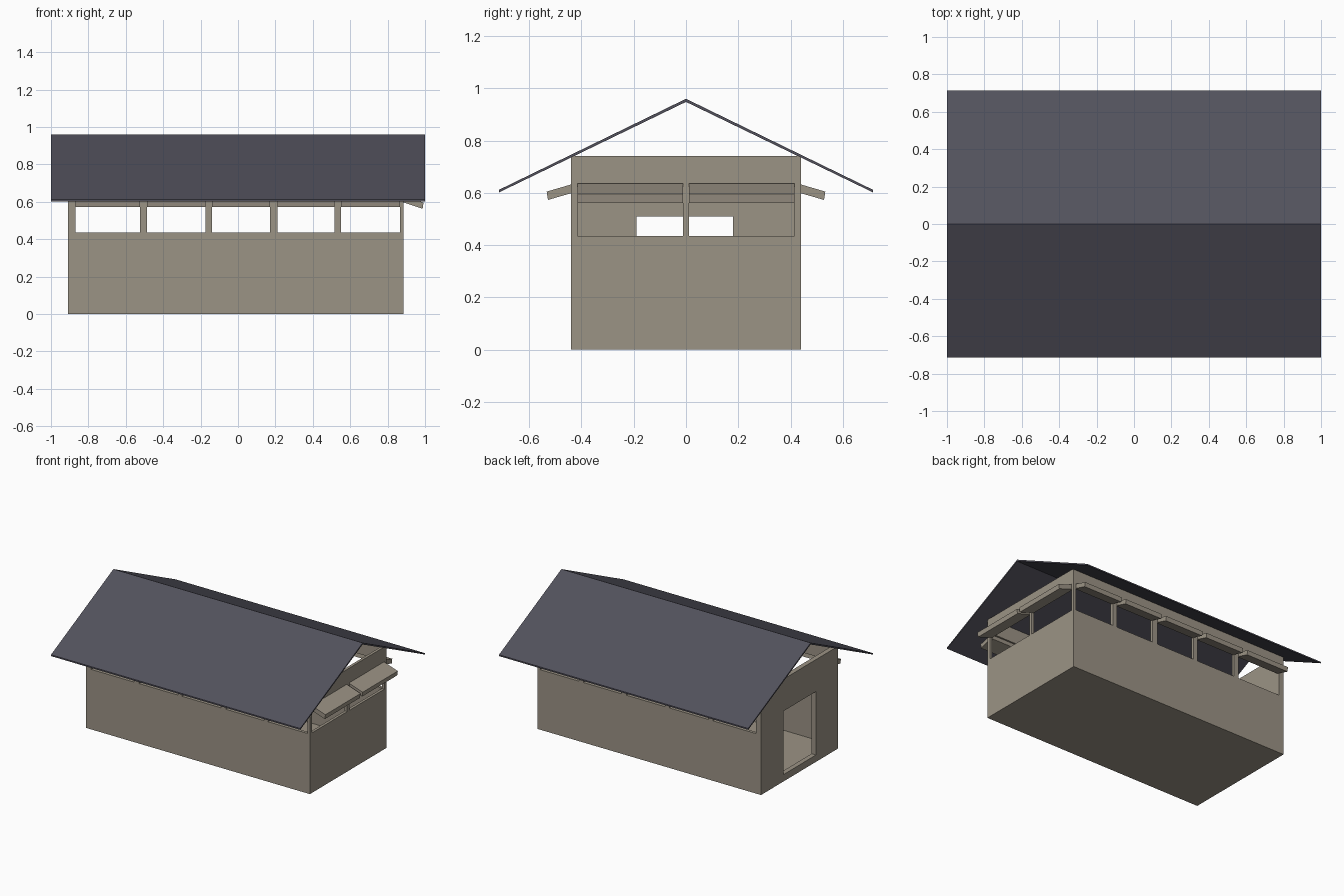
import bpy, bmesh, math
from mathutils import Vector

if "Cube" in bpy.data.objects:
    bpy.data.objects.remove(bpy.data.objects["Cube"])


def material(name, rgb):
    m = bpy.data.materials.new(name)
    m.diffuse_color = (*rgb, 1)
    m.use_nodes = True
    m.node_tree.nodes["Principled BSDF"].inputs["Base Color"].default_value = m.diffuse_color
    return m


WALL = material("taupe boards", (0.33, 0.292, 0.235))
ROOF = material("slate roof", (0.085, 0.083, 0.108))


def make_object(name, bm, mat):
    bmesh.ops.recalc_face_normals(bm, faces=bm.faces)
    me = bpy.data.meshes.new(name)
    bm.to_mesh(me)
    bm.free()
    me.materials.append(mat)
    ob = bpy.data.objects.new(name, me)
    bpy.context.collection.objects.link(ob)
    return ob


def boxes(name, spans, mat):
    """One object from boxes given as (x0, x1, y0, y1, z0, z1)."""
    bm = bmesh.new()
    for x0, x1, y0, y1, z0, z1 in spans:
        for v in bmesh.ops.create_cube(bm, size=1)["verts"]:
            v.co = Vector((x1 if v.co.x > 0 else x0,
                           y1 if v.co.y > 0 else y0,
                           z1 if v.co.z > 0 else z0))
    return make_object(name, bm, mat)


def prism(name, profile, axis_vec, mat):
    """Extrude a closed 3D profile along a vector."""
    bm = bmesh.new()
    face = bm.faces.new([bm.verts.new(p) for p in profile])
    ext = bmesh.ops.extrude_face_region(bm, geom=[face])["geom"]
    bmesh.ops.translate(bm, vec=axis_vec,
                        verts=[g for g in ext if isinstance(g, bmesh.types.BMVert)])
    return make_object(name, bm, mat)


X0, X1, Y = -0.91, 0.885, 0.44
WIN_LOW, WIN_TOP = 0.435, 0.635
LONG_WINDOWS = [(-0.87, -0.525), (-0.487, -0.175), (-0.14, 0.17),
                (0.21, 0.515), (0.55, 0.865)]
END_WINDOWS = [(-0.415, -0.012), (0.012, 0.415)]

# wall shell with floor, openings cut out
walls = boxes("walls", [(X0, X1, -Y, Y, 0, 0.742)], WALL)
cutters = [
    boxes("room_cutter", [(X0 + 0.035, X1 - 0.02, -Y + 0.022, Y - 0.022, 0.03, 1)], WALL),
    boxes("long_window_cutter",
          [(a, b, -0.6, 0.6, WIN_LOW, WIN_TOP) for a, b in LONG_WINDOWS], WALL),
    boxes("end_opening_cutter",
          [(0.8, 1.0, a, b, WIN_LOW, WIN_TOP) for a, b in END_WINDOWS]
          + [(-1.0, -0.8, -0.19, 0.18, 0.05, 0.51)], WALL),
]
for c in cutters:
    mod = walls.modifiers.new(c.name, 'BOOLEAN')
    mod.operation, mod.solver, mod.object = 'DIFFERENCE', 'EXACT', c
baked = bpy.data.meshes.new_from_object(
    walls.evaluated_get(bpy.context.evaluated_depsgraph_get()))
walls.modifiers.clear()
walls.data = baked
for c in cutters:
    bpy.data.objects.remove(c)

# window flaps on the two long sides, propped outward
for side, label in ((-1, "front"), (1, "back")):
    for i, (a, b) in enumerate(LONG_WINDOWS):
        prof = [(0.43, WIN_TOP), (0.533, 0.605), (0.528, 0.573), (0.425, 0.603)]
        prism(f"{label}_flap_{i + 1}", [(a, side * y, z) for y, z in prof],
              (b - a, 0, 0), WALL)

# window flaps on the right end
for i, (a, b) in enumerate(END_WINDOWS):
    prof = [(0.872, WIN_TOP), (0.992, 0.595), (0.987, 0.562), (0.867, 0.602)]
    prism(f"end_flap_{i + 1}", [(x, a, z) for x, z in prof], (0, b - a, 0), WALL)

# thin gable roof
prof = [(-0.715, 0.612), (0, 0.96), (0.715, 0.612),
        (0.715, 0.602), (0, 0.948), (-0.715, 0.602)]
prism("gable_roof", [(-1, y, z) for y, z in prof], (2, 0, 0), ROOF)
